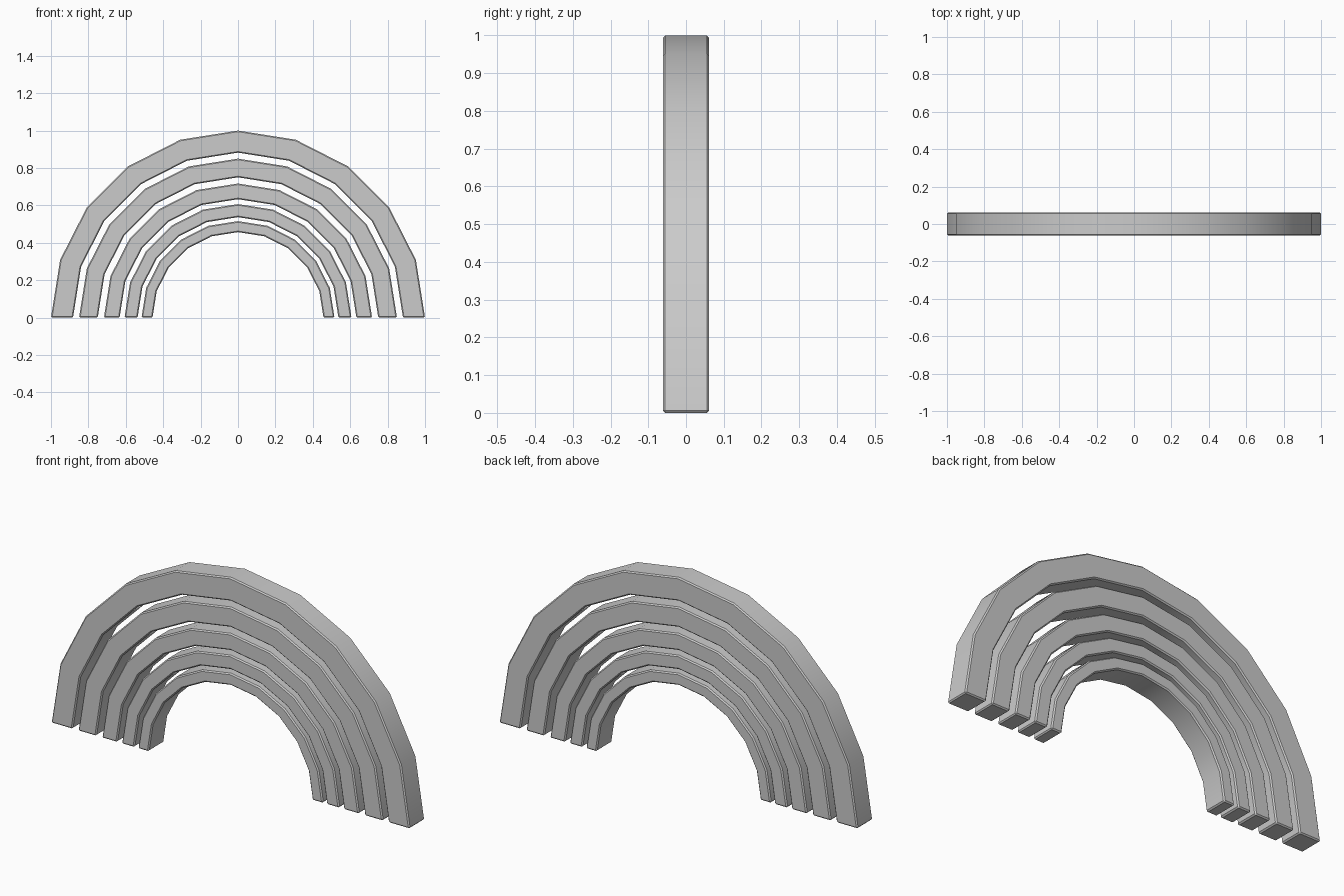
import bpy, bmesh, math

if "Cube" in bpy.data.objects:
    bpy.data.objects.remove(bpy.data.objects["Cube"])

DEPTH = 0.0615      # half thickness front to back
STEPS = 10          # facets along each half ring


def make_arch(name, outer, inner):
    bm = bmesh.new()
    # rectangular cross-section swept around a half circle
    rings = []
    for i in range(STEPS + 1):
        a = math.pi * i / STEPS
        c, s = math.cos(a), math.sin(a)
        rings.append([bm.verts.new((r * c, y, r * s)) for r, y in
                      ((outer, -DEPTH), (outer, DEPTH), (inner, DEPTH), (inner, -DEPTH))])
    for p, q in zip(rings, rings[1:]):
        for k in range(4):
            n = (k + 1) % 4
            bm.faces.new((p[k], p[n], q[n], q[k]))
    # feet
    bm.faces.new(rings[0])
    bm.faces.new(rings[-1])
    bmesh.ops.recalc_face_normals(bm, faces=bm.faces[:])
    mesh = bpy.data.meshes.new(name)
    bm.to_mesh(mesh)
    bm.free()
    obj = bpy.data.objects.new(name, mesh)
    bpy.context.collection.objects.link(obj)

    # narrow chamfer on the sharp rims only
    bev = obj.modifiers.new("chamfer", 'BEVEL')
    bev.width = 0.006
    bev.segments = 1
    bev.limit_method = 'ANGLE'
    bev.angle_limit = math.radians(40)

    # bake the chamfer, then smooth along the curve
    bpy.ops.object.select_all(action='DESELECT')
    obj.select_set(True)
    bpy.context.view_layer.objects.active = obj
    bpy.ops.object.modifier_apply(modifier=bev.name)
    bpy.ops.object.shade_smooth_by_angle(angle=math.radians(30))


# five nested arches, largest first
arches = [(1.0, 0.882), (0.85, 0.75), (0.717, 0.633), (0.607, 0.537), (0.516, 0.457)]
for i, (outer, inner) in enumerate(arches, 1):
    make_arch(f"arch_{i}", outer, inner)
